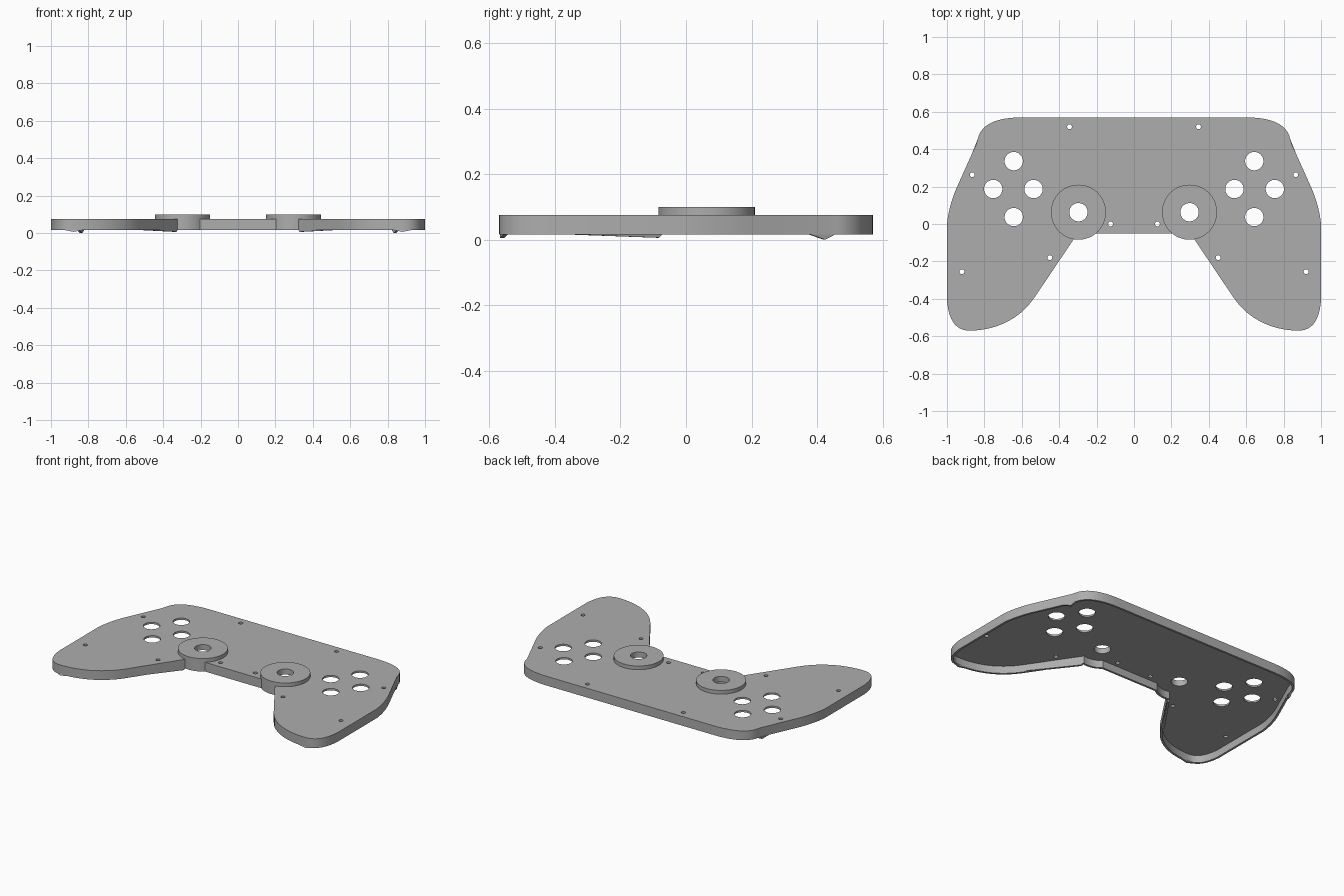
import bpy, bmesh, math
from mathutils import Vector
from mathutils.geometry import interpolate_bezier

cube = bpy.data.objects.get("Cube")
if cube:
    bpy.data.objects.remove(cube)

grey = bpy.data.materials.new("plain grey")
grey.use_nodes = True
colour = (0.42, 0.42, 0.42, 1)
grey.diffuse_color = colour
grey.node_tree.nodes["Principled BSDF"].inputs["Base Color"].default_value = colour

RIM_Z, TOP_Z, DISC_Z = 0.016, 0.076, 0.1
WALL, SKIN = 0.014, 0.012
STICK, DISC_R, HOLE_R, SCREW_R = (0.297, 0.063), 0.147, 0.049, 0.013
BUTTONS = [(0.643, 0.336), (0.643, 0.037), (0.537, 0.187), (0.753, 0.187)]
SCREWS = [(0.345, 0.52), (0.865, 0.263), (0.92, -0.255), (0.45, -0.18), (0.125, 0)]


def finish(name, bm):
    bmesh.ops.remove_doubles(bm, verts=bm.verts, dist=0.0001)
    bmesh.ops.recalc_face_normals(bm, faces=bm.faces)
    mesh = bpy.data.meshes.new(name)
    bm.to_mesh(mesh)
    bm.free()
    mesh.materials.append(grey)
    obj = bpy.data.objects.new(name, mesh)
    bpy.context.collection.objects.link(obj)
    bpy.ops.object.select_all(action='DESELECT')
    obj.select_set(True)
    bpy.context.view_layer.objects.active = obj
    bpy.ops.object.shade_smooth_by_angle(angle=math.radians(30))
    return obj


def slab(name, loops, z0, z1):
    """Flat plate from closed loops; inner loops become holes."""
    curve = bpy.data.curves.new(name + " profile", 'CURVE')
    curve.dimensions, curve.fill_mode = '2D', 'BOTH'
    curve.extrude = (z1 - z0) / 2
    for loop in loops:
        spline = curve.splines.new('POLY')
        spline.points.add(len(loop) - 1)
        for point, p in zip(spline.points, loop):
            point.co = (p[0], p[1], 0, 1)
        spline.use_cyclic_u = True
    helper = bpy.data.objects.new(name + " profile", curve)
    mesh = bpy.data.meshes.new_from_object(helper)
    bm = bmesh.new()
    bm.from_mesh(mesh)
    bmesh.ops.translate(bm, verts=bm.verts, vec=(0, 0, (z0 + z1) / 2))
    bpy.data.objects.remove(helper)
    bpy.data.curves.remove(curve)
    bpy.data.meshes.remove(mesh)
    return finish(name, bm)


def circle(centre, r, n=48):
    return [(centre[0] + r * math.cos(math.tau * i / n),
             centre[1] + r * math.sin(math.tau * i / n)) for i in range(n)]


def bezier(*points, n=12):
    a, b, c, d = [Vector((x, y, 0)) for x, y in points]
    return [(p.x, p.y) for p in interpolate_bezier(a, b, c, d, n)]


def inset(loop, dist):
    """Offset a clockwise loop inwards with mitred corners."""
    pts, result = [Vector(p) for p in loop], []
    for i, p in enumerate(pts):
        a = (p - pts[i - 1]).normalized()
        b = (pts[(i + 1) % len(pts)] - p).normalized()
        na, nb = Vector((a.y, -a.x)), Vector((b.y, -b.x))
        result.append(p + (na + nb) * dist / max(1 + na.dot(nb), 0.4))
    return result


# Outline: shoulder, flank, grip tip, inner grip, then arc around the stick
half = bezier((0.6, 0.57), (0.74, 0.57), (0.82, 0.53), (0.835, 0.455))
half += [(0.842, 0.43)]
half += bezier((0.95, 0.19), (0.98, 0.12), (0.995, 0.05), (1, 0))
half += bezier((1, -0.41), (0.99, -0.52), (0.95, -0.57), (0.88, -0.57))
half += bezier((0.88, -0.57), (0.74, -0.57), (0.61, -0.51), (0.53, -0.39))[1:]
for i in range(11):
    a = math.radians(-80 - 5 * i)
    half.append((STICK[0] + DISC_R * math.cos(a), STICK[1] + DISC_R * math.sin(a)))
half.append((0.19, -0.05))
outline = half + [(-x, y) for x, y in reversed(half)]

# Hollow shell: pierced face and thin skirt
holes = []
for side in (1, -1):
    for spots, r in ((BUTTONS, HOLE_R), (SCREWS, SCREW_R), ([STICK], HOLE_R)):
        holes += [circle((side * x, y), r) for x, y in spots]
slab("face_plate", [outline] + holes, TOP_Z - SKIN, TOP_Z)
slab("skirt_wall", [outline, inset(outline, WALL)], RIM_Z, TOP_Z - SKIN)


# Small tapering lips below the skirt
def lip(name, side, start, end, dip, depth, inward):
    bm = bmesh.new()
    corners = [(*start, RIM_Z), (*end, RIM_Z), (*dip, RIM_Z - depth)]
    face = bm.faces.new([bm.verts.new((side * x, y, z)) for x, y, z in corners])
    grown = bmesh.ops.extrude_face_region(bm, geom=[face], use_keep_orig=True)
    verts = [g for g in grown["geom"] if isinstance(g, bmesh.types.BMVert)]
    bmesh.ops.translate(bm, verts=verts, vec=(side * inward[0], inward[1], 0))
    finish(name, bm)


for side, label in ((1, "left"), (-1, "right")):
    # Raised stick collar
    centre = (side * STICK[0], STICK[1])
    slab(label + "_stick_collar", [circle(centre, DISC_R, 64), circle(centre, HOLE_R)],
         TOP_Z, DISC_Z)
    lip(label + "_inner_grip_lip", side, (0.52, -0.36), (0.322, -0.08), (0.33, -0.09),
        0.01, (0.011, 0.008))
    lip(label + "_shoulder_lip", side, (0.835, 0.455), (0.865, 0.38), (0.845, 0.425),
        RIM_Z, (-0.013, -0.005))
    lip(label + "_grip_tip_lip", side, (0.93, -0.557), (0.83, -0.567), (0.88, -0.567),
        0.01, (0, 0.013))
